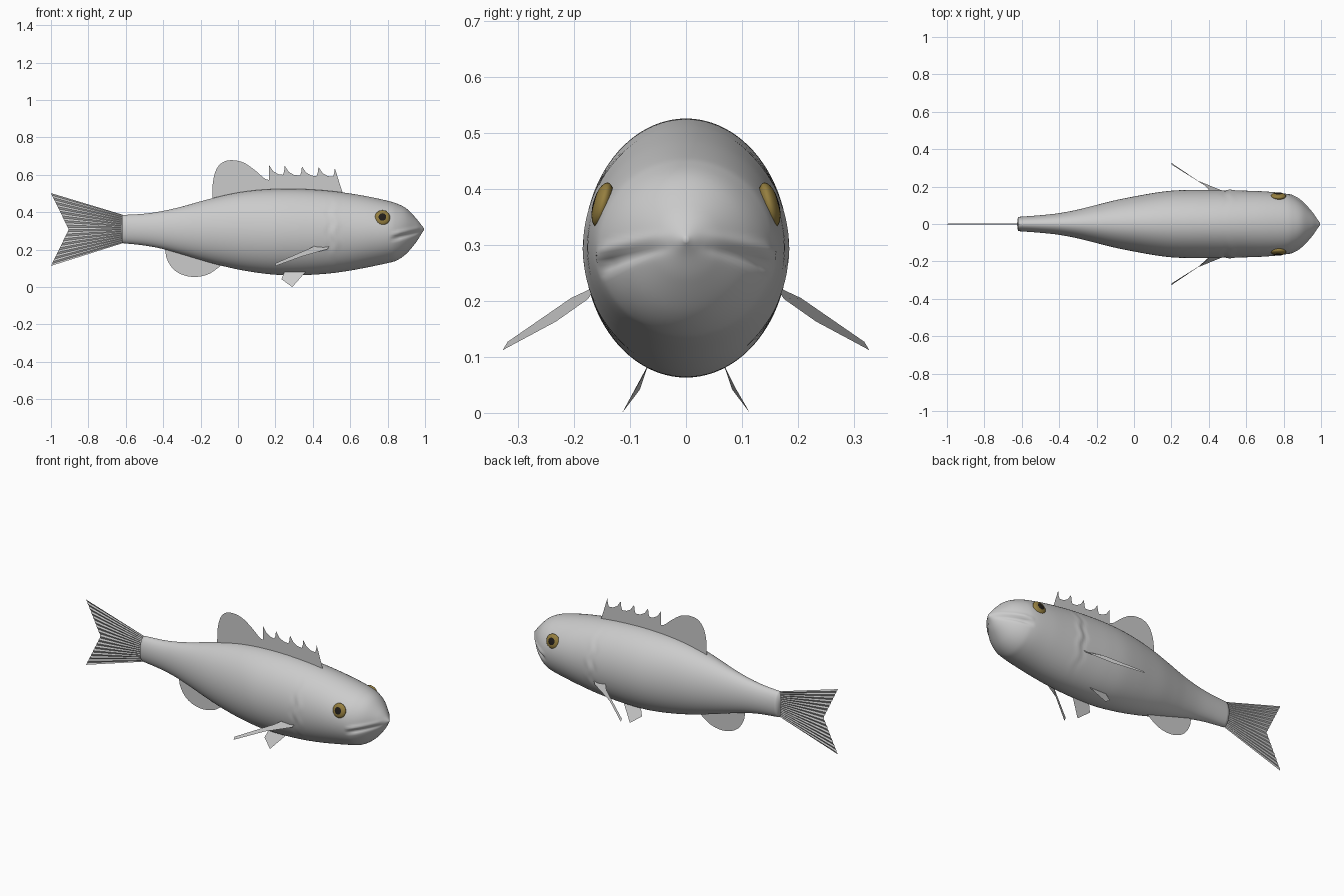
import bpy, bmesh, math
from mathutils import Vector, Matrix

if "Cube" in bpy.data.objects:
    bpy.data.objects.remove(bpy.data.objects["Cube"])


def make_object(name, verts, faces, smooth=False):
    me = bpy.data.meshes.new(name)
    me.from_pydata(verts, [], faces)
    bm = bmesh.new()
    bm.from_mesh(me)
    bmesh.ops.recalc_face_normals(bm, faces=bm.faces)
    bm.to_mesh(me)
    bm.free()
    if smooth:
        me.shade_smooth()
    ob = bpy.data.objects.new(name, me)
    bpy.context.collection.objects.link(ob)
    return ob


def material(name, color):
    m = bpy.data.materials.new(name)
    m.diffuse_color = (*color, 1)
    m.use_nodes = True
    m.node_tree.nodes["Principled BSDF"].inputs["Base Color"].default_value = m.diffuse_color
    return m


def catmull(pts, steps):
    """Smooth curve through the control points."""
    p = [Vector(q) for q in pts]
    p = [2 * p[0] - p[1]] + p + [2 * p[-1] - p[-2]]
    out = []
    for i in range(1, len(p) - 2):
        a, b, c, d = p[i - 1:i + 3]
        for k in range(steps):
            t = k / steps
            out.append(0.5 * (2 * b + (c - a) * t + (2 * a - 5 * b + 4 * c - d) * t * t
                              + (3 * b - a - 3 * c + d) * t ** 3))
    return out + [p[-2]]


def gauss(v, s):
    return math.exp(-(v / s) ** 2)


# Body stations: x, top z, bottom z, half width
stations = [
    (-0.62, .385, .235, .038), (-0.5, .392, .222, .047), (-0.4, .407, .203, .058),
    (-0.3, .43, .175, .077), (-0.2, .458, .145, .102), (-0.1, .484, .117, .127),
    (0, .505, .094, .147), (0.1, .518, .077, .165), (0.2, .524, .066, .178),
    (0.3, .525, .063, .182), (0.4, .521, .066, .182), (0.5, .513, .074, .181),
    (0.6, .500, .088, .178), (0.7, .483, .107, .174), (0.8, .461, .128, .164),
    (0.85, .446, .143, .148), (0.9, .420, .178, .115), (0.95, .370, .236, .065),
    (0.98, .332, .283, .026), (0.995, .314, .305, .004)]

# Body skin with gill ridge and mouth relief
N = 96
rings = []
for s in stations:
    rings.append(Vector(s[:3] + (s[3],)))
rings = catmull(rings, 8)
verts, faces = [], []
for x, top, bot, w in rings:
    for j in range(N):
        a = 2 * math.pi * j / N
        y, z = w * math.cos(a), (top + bot) / 2 + (top - bot) / 2 * math.sin(a)
        k = 0
        if 0.44 < x < 0.58:
            edge = 0.5 + 0.008 * math.sin(60 * z)
            k += 0.02 * gauss(x - edge - 0.02, 0.015) - 0.02 * gauss(x - edge + 0.012, 0.012)
            k *= gauss(z - 0.3, 0.16)
        if x > 0.78:
            d = z - (0.308 - 0.25 * (0.98 - x))
            fade = min(1, max(0, (x - 0.81) / 0.05)) * min(1, max(0, (0.995 - x) / 0.03))
            k += fade * (0.06 * gauss(d - 0.012, 0.010) - 0.10 * gauss(d + 0.012, 0.010))
        verts.append((x, y * (1 + k), z))
for i in range(len(rings) - 1):
    for j in range(N):
        n = (j + 1) % N
        faces.append((i * N + j, i * N + n, (i + 1) * N + n, (i + 1) * N + j))
L = (len(rings) - 1) * N
faces.append(tuple(range(L, L + N)))
verts.append((-0.626, 0, 0.31))
faces += [(len(verts) - 1, j, (j + 1) % N) for j in range(N)]
make_object("body", verts, faces, True)

# Tail fin: forked fan with fine rays
R = 32
verts, faces = [], []
for i in range(R + 1):
    t = i / R
    zig = 0.002 if i % 2 else -0.002
    f = 1 - abs(2 * t - 1)
    verts.append((-0.605, zig, 0.238 + 0.145 * t))
    verts.append((-1 + 0.095 * f, zig, 0.113 + 0.389 * t))
for i in range(R):
    faces.append((2 * i, 2 * i + 1, 2 * i + 3, 2 * i + 2))
make_object("tail_fin", verts, faces)


def sheet(name, outline):
    return make_object(name, [(p[0], 0, p[1]) for p in outline], [tuple(range(len(outline)))])


# Dorsal fin: soft rear lobe, then a row of spines
lobe = catmull([(-.137, .47), (-.134, .56), (-.115, .63), (-.08, .668), (-.03, .678),
                (.03, .665), (.09, .625), (.14, .582), (.166, .572)], 5)
spines = []
tips = [(.166, .652), (.25, .648), (.342, .645), (.43, .642), (.518, .636)]
for i, (x, z) in enumerate(tips):
    spines.append((x, z))
    if i < 4:
        nx = tips[i + 1][0]
        spines += [(x + .022, z - .033), (x + .05, z - .049), (nx - .01, z - .052), (nx - .004, z - .035)]
spines += [(.535, .58), (.562, .495)]
base = [(.4, .505), (.2, .507), (0, .488)]
sheet("dorsal_fin", [tuple(p) for p in lobe] + spines + base)

# Anal fin
sheet("anal_fin", [tuple(p) for p in catmull(
    [(-.39, .205), (-.38, .15), (-.345, .095), (-.29, .063), (-.225, .054),
     (-.16, .068), (-.11, .10), (-.08, .125)], 5)] + [(-.2, .16)])

# Paired fins
pectoral = [(.49, .165, .222), (.48, .175, .203), (.34, .232, .163), (.2, .327, .112),
            (.2, .318, .127), (.38, .205, .205), (.42, .16, .226)]
pelvic = [(.365, .066, .085), (.33, .088, .045), (.29, .114, .0),
          (.232, .082, .042), (.25, .068, .085)]
for side, s in (("left", 1), ("right", -1)):
    for name, pts in (("pectoral_fin", pectoral), ("pelvic_fin", pelvic)):
        make_object(f"{name}_{side}", [(x, s * y, z) for x, y, z in pts], [tuple(range(len(pts)))])

# Eyes: flattened gold discs with a dark pupil
gold = material("gold", (.30, .21, .05))
black = material("black", (.015, .012, .01))
for side, s in (("left", 1), ("right", -1)):
    bpy.ops.mesh.primitive_uv_sphere_add(segments=32, ring_count=24)
    eye = bpy.context.object
    eye.name = f"eye_{side}"
    me = eye.data
    me.materials.append(gold)
    me.materials.append(black)
    for f in me.polygons:
        c = f.center
        f.material_index = 1 if math.hypot(c.x, c.y) < 0.5 and c.z * s > 0 else 0
    # local z becomes the outward axis, leaning up a little
    eye.data.transform(Matrix.Translation((0.772, s * 0.149, 0.371))
                       @ Matrix.Rotation(s * math.radians(15), 4, 'X')
                       @ Matrix.Rotation(math.radians(-90), 4, 'X')
                       @ Matrix.Diagonal((.041, .041, .017, 1)))
    me.shade_smooth()
